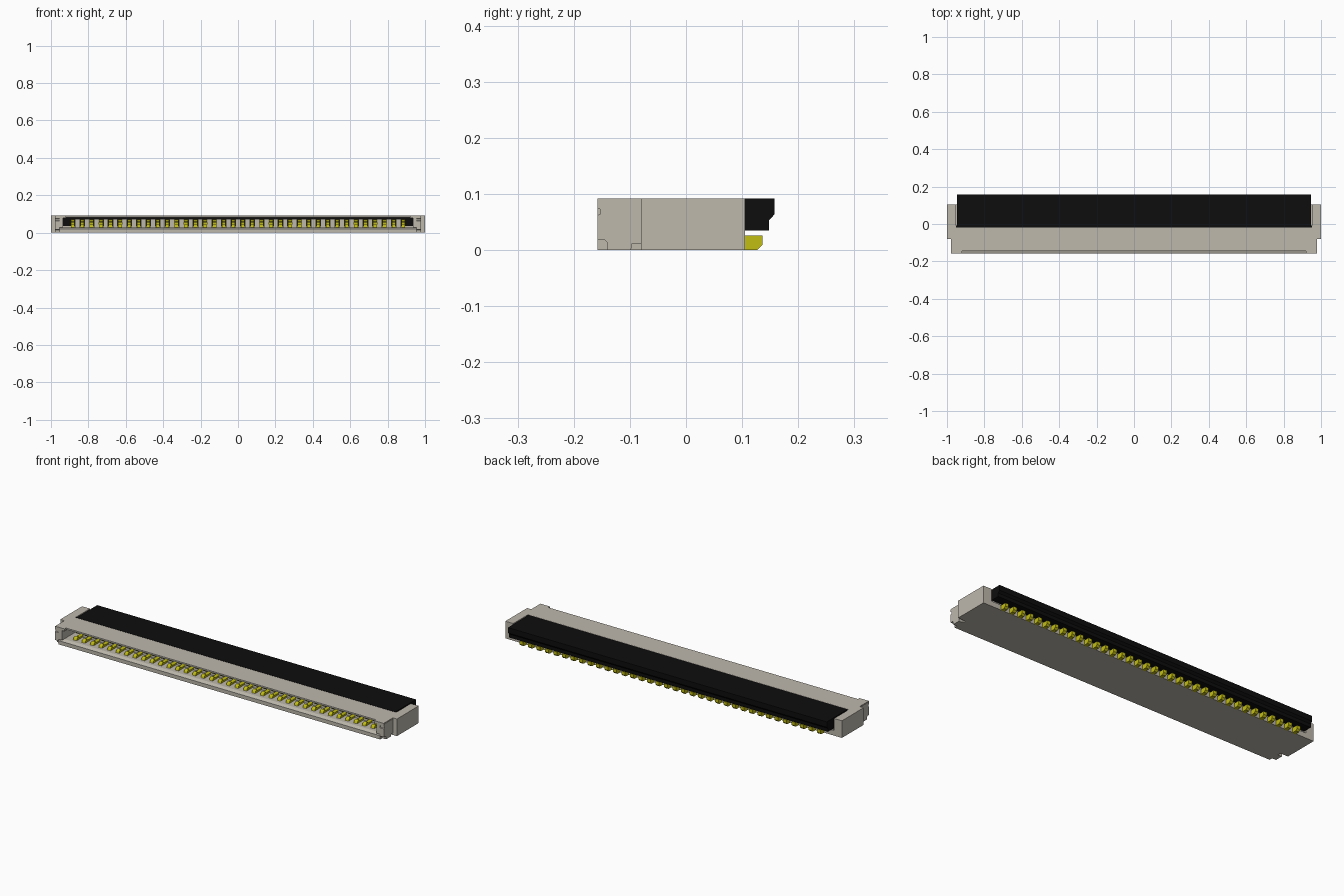
import bpy, bmesh

old = bpy.data.objects.get("Cube")
if old:
    bpy.data.objects.remove(old)


def material(name, rgb):
    m = bpy.data.materials.new(name)
    m.use_nodes = True
    m.diffuse_color = (*rgb, 1)
    bsdf = next(n for n in m.node_tree.nodes if n.type == 'BSDF_PRINCIPLED')
    bsdf.inputs["Base Color"].default_value = (*rgb, 1)
    return m


BEIGE = material("warm grey plastic", (0.51, 0.48, 0.415))
BLACK = material("black plastic", (0.004, 0.004, 0.004))
GOLD = material("gold contact", (0.54, 0.51, 0.006))


def rect(y0, y1, z0, z1):
    return [(y0, z0), (y1, z0), (y1, z1), (y0, z1)]


def prism(name, profiles, spans, mat):
    """Extrude each (y, z) profile along x over every (x0, x1) span."""
    bm = bmesh.new()
    for x0, x1 in spans:
        for pts in profiles:
            f = bm.faces.new([bm.verts.new((x0, y, z)) for y, z in pts])
            ext = bmesh.ops.extrude_face_region(bm, geom=[f])["geom"]
            bmesh.ops.translate(bm, vec=(x1 - x0, 0, 0),
                                verts=[v for v in ext if isinstance(v, bmesh.types.BMVert)])
    bmesh.ops.recalc_face_normals(bm, faces=bm.faces)
    me = bpy.data.meshes.new(name)
    bm.to_mesh(me)
    bm.free()
    me.materials.append(mat)
    ob = bpy.data.objects.new(name, me)
    bpy.context.collection.objects.link(ob)
    return ob


def both(a, b):
    return [(a, b), (-b, -a)]


TOP, FRONT, REAR = 0.092, -0.158, 0.105
PINS, PITCH = 36, 0.0505
pin_x = [(i - (PINS - 1) / 2) * PITCH for i in range(PINS)]

# Housing floor, with a chamfered mouth edge
prism("housing_floor", [[(FRONT, 0), (REAR, 0), (REAR, 0.027), (-0.14, 0.027), (FRONT, 0.02)]],
      [(-0.955, 0.955)], BEIGE)
# Roof over the slot, set back along the mouth
prism("housing_roof", [[(-0.145, TOP), (-0.145, 0.084), (-0.135, 0.079), (-0.02, 0.079), (-0.02, TOP)]],
      [(-0.92, 0.92)], BEIGE)
prism("roof_end", [rect(FRONT, -0.02, 0.079, TOP)], both(0.92, 0.955), BEIGE)
# Slot end walls
prism("slot_end_wall", [rect(FRONT, -0.02, 0.027, 0.079)], both(0.935, 0.955), BEIGE)
# Wide side arms flanking the flip lever
prism("side_arm", [rect(-0.08, REAR, 0, TOP)], both(0.953, 1.0), BEIGE)
# Narrower front ears with a notched underside and nose
prism("front_ear", [[(FRONT, 0.018), (-0.145, 0.018), (-0.141, 0.014), (-0.14, 0), (-0.098, 0),
                     (-0.096, 0.012), (-0.08, 0.012), (-0.08, TOP - 0.004), (FRONT, TOP - 0.004),
                     (FRONT, 0.075), (-0.153, 0.073), (-0.153, 0.064), (FRONT, 0.062)]],
      both(0.955, 0.978), BEIGE)
prism("ear_cap", [rect(FRONT, -0.08, TOP - 0.004, TOP)], both(0.955, 0.976), BEIGE)
# Comb ribs separating the contacts, and the strip below the lever
ribs = [(x + PITCH / 2 - 0.013, x + PITCH / 2 + 0.013) for x in pin_x[:-1]]
prism("contact_comb", [rect(-0.07, -0.02, 0.027, 0.074)], ribs, BEIGE)
prism("lever_rest", [rect(-0.02, 0.1, 0.027, 0.035)], [(-0.947, 0.947)], BEIGE)

# Flip lever
prism("flip_lever", [[(-0.018, 0.035), (0.148, 0.035), (0.148, 0.053), (0.158, 0.064),
                      (0.158, TOP), (-0.018, TOP)]], [(-0.947, 0.947)], BLACK)
prism("lever_hinge", [rect(-0.02, -0.008, 0.035, TOP - 0.001)], [(-0.953, 0.953)], BLACK)

# Forked contacts in the slot and solder tails at the rear
pins = [(x - 0.010, x + 0.010) for x in pin_x]
lower = [(-0.02, 0.027), (-0.02, 0.036), (-0.10, 0.036), (-0.108, 0.044), (-0.118, 0.036), (-0.122, 0.027)]
upper = [(-0.02, 0.055), (-0.02, 0.07), (-0.095, 0.07), (-0.105, 0.062), (-0.098, 0.054), (-0.09, 0.06)]
prism("contact_fork", [lower, upper, rect(-0.035, -0.02, 0.036, 0.055)], pins, GOLD)
prism("solder_tail", [[(0.10, 0), (0.127, 0), (0.136, 0.009), (0.136, 0.026), (0.10, 0.026)]], pins, GOLD)
